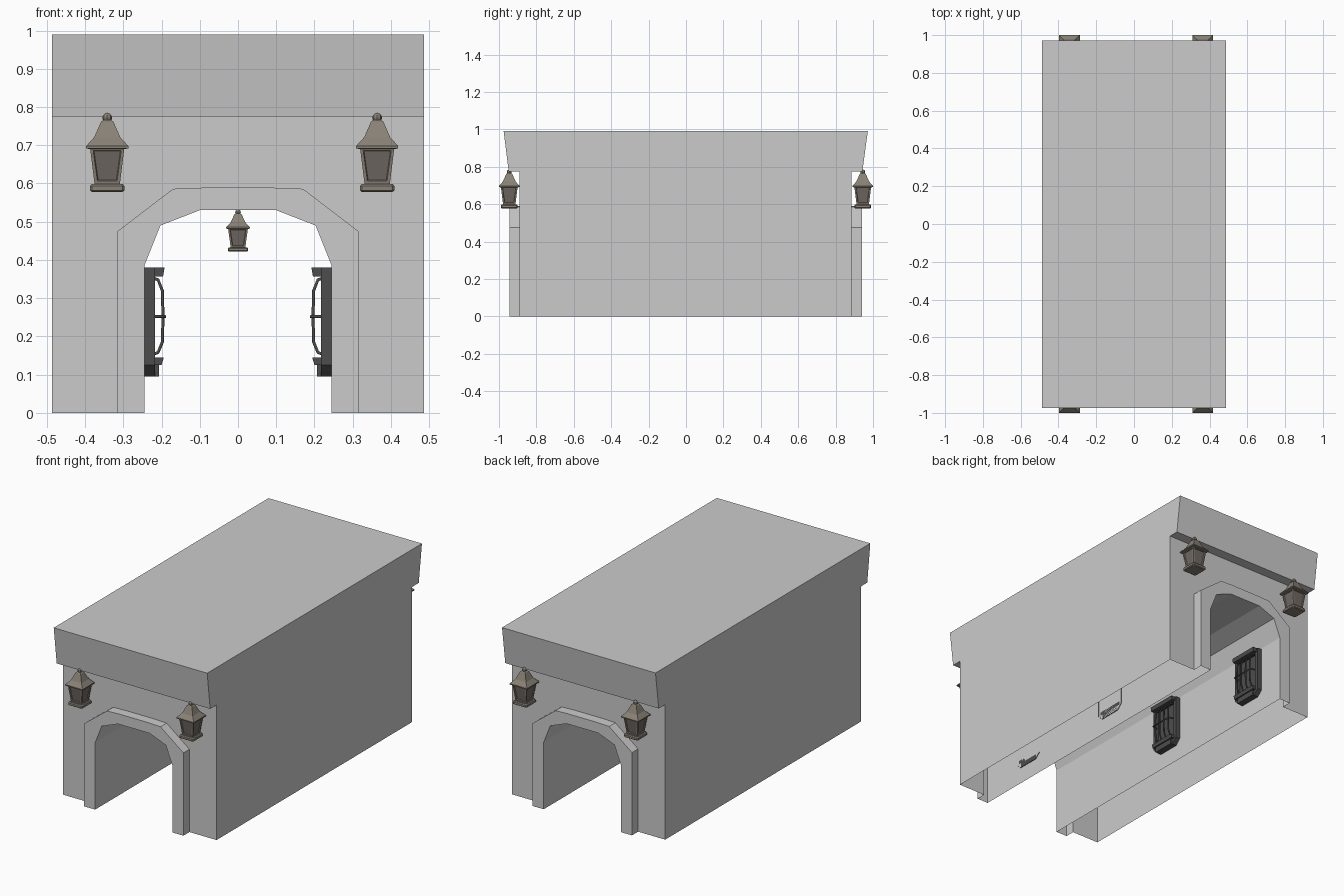
import bpy, bmesh
from mathutils import Vector

if "Cube" in bpy.data.objects:
    bpy.data.objects.remove(bpy.data.objects["Cube"])


def material(name, c):
    m = bpy.data.materials.new(name)
    m.diffuse_color = (*c, 1)
    m.use_nodes = True
    m.node_tree.nodes["Principled BSDF"].inputs["Base Color"].default_value = m.diffuse_color
    return m


BRONZE = material("aged_bronze", (0.25, 0.22, 0.18))
GLASS = material("dull_glass", (0.16, 0.14, 0.125))
IRON = material("dark_iron", (0.075, 0.075, 0.075))


def finish(bm, name, *mats):
    bmesh.ops.remove_doubles(bm, verts=bm.verts, dist=1e-5)
    bmesh.ops.recalc_face_normals(bm, faces=bm.faces)
    me = bpy.data.meshes.new(name)
    bm.to_mesh(me)
    bm.free()
    for m in mats:
        me.materials.append(m)
    ob = bpy.data.objects.new(name, me)
    bpy.context.collection.objects.link(ob)
    return ob


def face(bm, pts):
    return bm.faces.new([bm.verts.new(p) for p in pts])


def mirrored(half):
    return half + [(-x, z) for x, z in reversed(half)]


def strip(bm, prof, y0, y1):
    for (xa, za), (xb, zb) in zip(prof, prof[1:]):
        face(bm, [(xa, y0, za), (xb, y0, zb), (xb, y1, zb), (xa, y1, za)])


# Stone shell: hollow walls, open underneath, arched tunnel and end cornices
W, EAVE, TOP = 0.487, 0.775, 0.99
inner = mirrored([(0.245, 0), (0.245, 0.385), (0.203, 0.49), (0.10, 0.53)])
outer = mirrored([(0.315, 0), (0.315, 0.475), (0.17, 0.586), (0.09, 0.589)])
wall = mirrored([(W, 0), (W, EAVE)])
ends = [(-0.89, -0.945, -0.948, -0.975), (0.884, 0.94, 0.943, 0.972)]

bm = bmesh.new()
for yw, yt, yb, yc in ends:
    face(bm, [(x, yw, z) for x, z in wall + outer[::-1]])      # end wall
    strip(bm, outer, yw, yt)                                   # arch surround sides
    face(bm, [(x, yt, z) for x, z in outer + inner[::-1]])     # arch surround face
    face(bm, [(-W, yw, EAVE), (W, yw, EAVE), (W, yb, EAVE), (-W, yb, EAVE)])
    face(bm, [(-W, yb, EAVE), (W, yb, EAVE), (W, yc, TOP), (-W, yc, TOP)])
strip(bm, inner, ends[0][1], ends[1][1])                       # tunnel lining
strip(bm, [(-W, TOP), (W, TOP)], ends[0][3], ends[1][3])       # flat roof
for x in (-W, W):                                              # long side walls
    half = [[(e[0], 0), (e[0], EAVE), (e[2], EAVE), (e[3], TOP)] for e in ends]
    face(bm, [(x, y, z) for y, z in half[0] + half[1][::-1]])
finish(bm, "gatehouse_shell")


def loft(bm, rings, corner=0.0):
    """Square rings (half width, z), optionally with cut corners, capped."""
    loops = []
    for r, z in rings:
        c = r * (1 - corner)
        if corner:
            pts = [(r, -c), (r, c), (c, r), (-c, r), (-r, c), (-r, -c), (-c, -r), (c, -r)]
        else:
            pts = [(r, -r), (r, r), (-r, r), (-r, -r)]
        loops.append([bm.verts.new((x, y, z)) for x, y in pts])
    sides = []
    for a, b in zip(loops, loops[1:]):
        n = len(a)
        sides += [bm.faces.new((a[i], a[(i + 1) % n], b[(i + 1) % n], b[i])) for i in range(n)]
    bm.faces.new(loops[0][::-1])
    bm.faces.new(loops[-1])
    return sides


def lantern(name, x, y, z, s=1.0, sxy=1.0):
    bm = bmesh.new()
    # Foot
    loft(bm, [(0.040, 0), (0.045, 0.004), (0.045, 0.015), (0.041, 0.020)], 0.12)
    # Tapered body with framed, recessed panes
    sides = loft(bm, [(0.033, 0.020), (0.045, 0.116)])
    bm.normal_update()
    bmesh.ops.inset_individual(bm, faces=sides, thickness=0.011, depth=0)
    bmesh.ops.inset_individual(bm, faces=sides, thickness=0.003, depth=-0.004)
    for f in sides:
        f.material_index = 1
    # Flared roof and finial
    loft(bm, [(0.048, 0.112), (0.055, 0.114), (0.055, 0.120), (0.034, 0.143),
              (0.016, 0.184), (0.010, 0.188)])
    ball = bmesh.ops.create_uvsphere(bm, u_segments=8, v_segments=6, radius=0.013)
    bmesh.ops.translate(bm, verts=ball["verts"], vec=(0, 0, 0.194))
    for v in bm.verts:
        v.co = Vector((x + v.co.x * sxy, y + v.co.y * sxy, z + v.co.z * s))
    finish(bm, name, BRONZE, GLASS)


for end, y in (("front", -0.945), ("back", 0.945)):
    for side, x in (("left", -0.342), ("right", 0.364)):
        lantern(f"{end}_{side}_lantern", x, y, 0.578)
lantern("hanging_lantern", 0, 0, 0.422, 0.53, 0.58)


def window(name, s, yc):
    def P(d, u, z):
        return (s * (0.245 - d), yc + u, z)

    bm = bmesh.new()

    def box(u, z0, z1, d1, lip=0.0):
        lo = [bm.verts.new(P(0, a, b)) for a, b in ((-u, z0), (u, z0), (u, z1), (-u, z1))]
        hi = [bm.verts.new(P(d1 - e, a, b)) for a, b, e in
              ((-u, z0, lip), (u, z0, lip), (u, z1, 0), (-u, z1, 0))]
        bm.faces.new(lo)
        bm.faces.new(hi)
        for i in range(4):
            bm.faces.new((lo[i], lo[(i + 1) % 4], hi[(i + 1) % 4], hi[i]))

    # Frame with cut lower corners, and a recessed backing
    def outline(u, z0, z1, c):
        return [(-u + c, z0), (u - c, z0), (u, z0 + c), (u, z1), (-u, z1), (-u, z0 + c)]

    big, small = outline(0.095, 0.095, 0.38, 0.03), outline(0.075, 0.14, 0.36, 0.012)
    for i in range(6):
        j = (i + 1) % 6
        for a, da, b, db in ((big, -0.003, big, 0.028), (big, 0.028, small, 0.028),
                             (small, 0.028, small, 0.008)):
            face(bm, [P(da, *a[i]), P(da, *a[j]), P(db, *b[j]), P(db, *b[i])])
    face(bm, [P(0.008, *p) for p in small])
    # Head ledge, sill and apron
    box(0.088, 0.357, 0.38, 0.053, 0.004)
    box(0.080, 0.125, 0.145, 0.051, 0.006)
    box(0.063, 0.095, 0.125, 0.038)
    finish(bm, name + "_frame", IRON)

    # Bowed upright bars and one cross bar
    cu = bpy.data.curves.new(name + "_grille", "CURVE")
    cu.dimensions = "3D"
    cu.bevel_depth = 0.0045
    cu.bevel_resolution = 1
    cu.use_fill_caps = True
    bow = [(0.02, 0.152), (0.036, 0.158), (0.047, 0.185), (0.049, 0.25),
           (0.047, 0.32), (0.036, 0.348), (0.02, 0.354)]
    paths = [[P(d, u, z) for d, z in bow] for u in (-0.054, -0.018, 0.018, 0.054)]
    paths.append([P(d, u, 0.252) for d, u in
                  ((0.022, -0.074), (0.054, -0.066), (0.054, 0.066), (0.022, 0.074))])
    for path in paths:
        sp = cu.splines.new("POLY")
        sp.points.add(len(path) - 1)
        for p, co in zip(sp.points, path):
            p.co = (*co, 1)
    cu.materials.append(IRON)
    ob = bpy.data.objects.new(name + "_grille", cu)
    bpy.context.collection.objects.link(ob)


# Barred windows lining the passage
for i, (s, y) in enumerate(((-1, 0.0), (-1, 0.69), (1, 0.09), (1, -0.60))):
    window(f"passage_window_{i + 1}", s, y)
